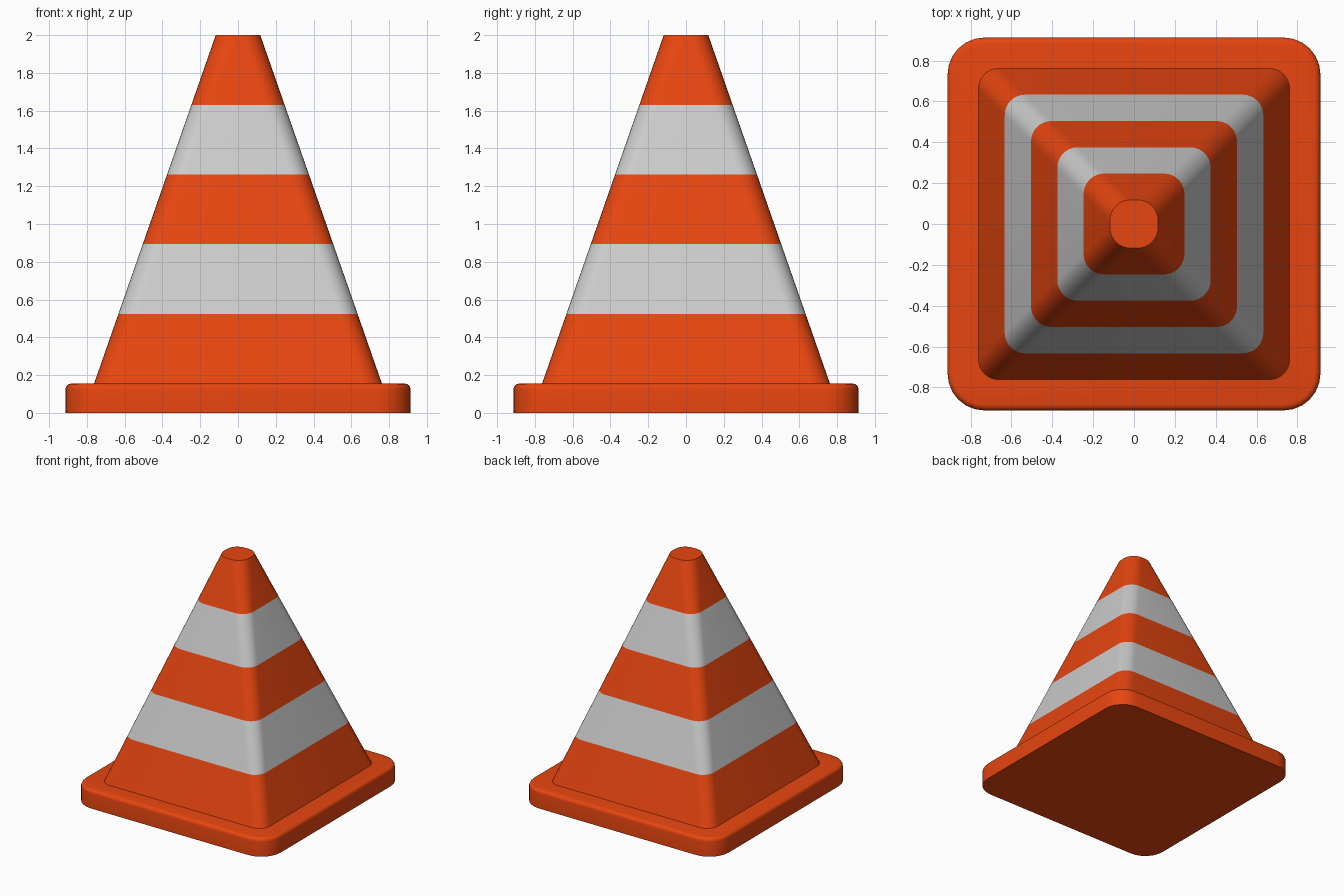
import bpy, bmesh, math

if "Cube" in bpy.data.objects:
    bpy.data.objects.remove(bpy.data.objects["Cube"])


def material(name, color):
    m = bpy.data.materials.new(name)
    m.diffuse_color = (*color, 1)
    m.use_nodes = True
    m.node_tree.nodes["Principled BSDF"].inputs["Base Color"].default_value = m.diffuse_color
    return m


orange = material("orange", (0.8, 0.06, 0.005))
white = material("white", (0.6, 0.6, 0.6))


def rounded_square(half, radius, steps):
    c = half - radius
    pts = []
    for q, (sx, sy) in enumerate([(1, 1), (-1, 1), (-1, -1), (1, -1)]):
        for i in range(steps + 1):
            a = math.pi / 2 * (q + i / steps)
            pts.append((sx * c + radius * math.cos(a), sy * c + radius * math.sin(a)))
    return pts


def loft(name, sections, steps, mats):
    """Skin rounded squares (half width, corner radius, z); materials alternate per level."""
    bm = bmesh.new()
    rings = [[bm.verts.new((x, y, z)) for x, y in rounded_square(h, r, steps)]
             for h, r, z in sections]
    n = len(rings[0])
    for level, (lo, hi) in enumerate(zip(rings, rings[1:])):
        for i in range(n):
            j = (i + 1) % n
            f = bm.faces.new((lo[i], lo[j], hi[j], hi[i]))
            f.material_index = level % len(mats)
    bm.faces.new(rings[0][::-1])
    bm.faces.new(rings[-1])
    me = bpy.data.meshes.new(name)
    bm.to_mesh(me)
    bm.free()
    ob = bpy.data.objects.new(name, me)
    bpy.context.collection.objects.link(ob)
    for m in mats:
        me.materials.append(m)
    bpy.ops.object.select_all(action='DESELECT')
    bpy.context.view_layer.objects.active = ob
    ob.select_set(True)
    bpy.ops.object.shade_smooth_by_angle(angle=math.radians(35))
    return ob


# Base slab with a rounded upper edge
base_h, edge = 0.155, 0.03
base = [(0.913, 0.18, 0)]
for i in range(5):
    a = math.pi / 2 * i / 4
    inset = edge * (1 - math.cos(a))
    base.append((0.913 - inset, 0.18 - inset, base_h - edge + edge * math.sin(a)))
loft("base", base, 6, [orange])

# Tapered body, five equal bands
body = []
for i in range(6):
    t = i / 5
    body.append((0.762 + (0.118 - 0.762) * t, 0.1, base_h + (2 - base_h) * t))
loft("cone_body", body, 8, [orange, white])
